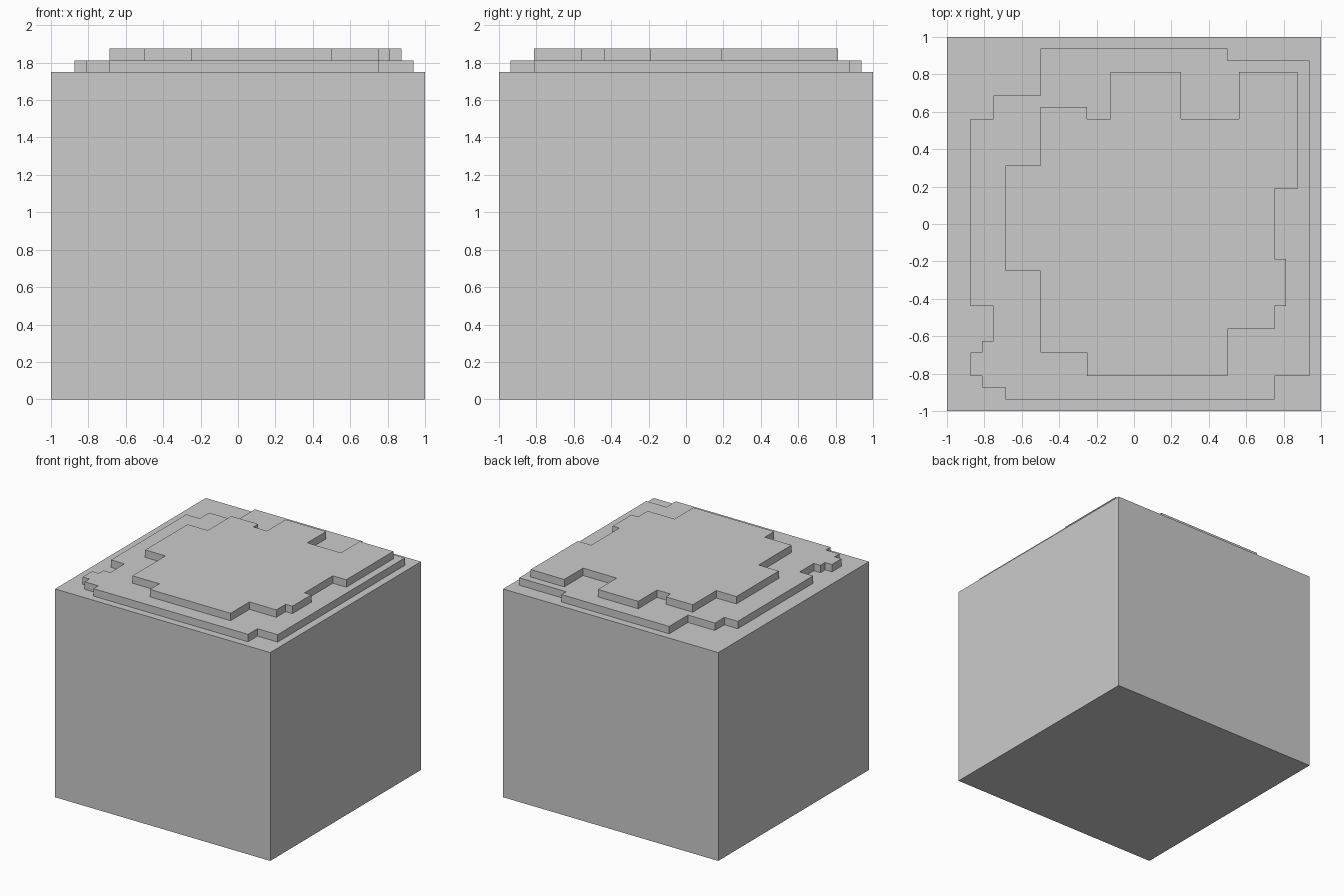
import bpy, bmesh

if "Cube" in bpy.data.objects:
    bpy.data.objects.remove(bpy.data.objects["Cube"])

U = 1 / 16  # the whole model sits on a 1/16 grid


def slab(name, outline, z0, z1):
    """Extrude a flat outline (grid units) from z0 up to z1."""
    bm = bmesh.new()
    face = bm.faces.new([bm.verts.new((x * U, y * U, z0 * U)) for x, y in outline])
    ext = bmesh.ops.extrude_face_region(bm, geom=[face], use_keep_orig=True)
    top = [g for g in ext["geom"] if isinstance(g, bmesh.types.BMVert)]
    bmesh.ops.translate(bm, verts=top, vec=(0, 0, (z1 - z0) * U))
    bmesh.ops.recalc_face_normals(bm, faces=bm.faces[:])
    mesh = bpy.data.meshes.new(name)
    bm.to_mesh(mesh)
    bm.free()
    obj = bpy.data.objects.new(name, mesh)
    bpy.context.collection.objects.link(obj)
    return obj


# Main cube-like block
slab("base_block", [(-16, -16), (16, -16), (16, 16), (-16, 16)], 0, 28)

# Wide, ragged lower layer
slab("lower_layer", [
    (-8, 15), (8, 15), (8, 14), (15, 14), (15, -13), (12, -13), (12, -15),
    (-11, -15), (-11, -14), (-13, -14), (-13, -13), (-14, -13), (-14, -11),
    (-13, -11), (-13, -10), (-12, -10), (-12, -7), (-14, -7), (-14, 9),
    (-12, 9), (-12, 11), (-8, 11)], 28, 29)

# Smaller, ragged upper layer
slab("upper_layer", [
    (-8, 10), (-4, 10), (-4, 9), (-2, 9), (-2, 13), (4, 13), (4, 9), (9, 9),
    (9, 13), (14, 13), (14, 3), (12, 3), (12, -3), (13, -3), (13, -7),
    (12, -7), (12, -9), (8, -9), (8, -13), (-4, -13), (-4, -11), (-8, -11),
    (-8, -4), (-11, -4), (-11, 5), (-8, 5)], 29, 30)
